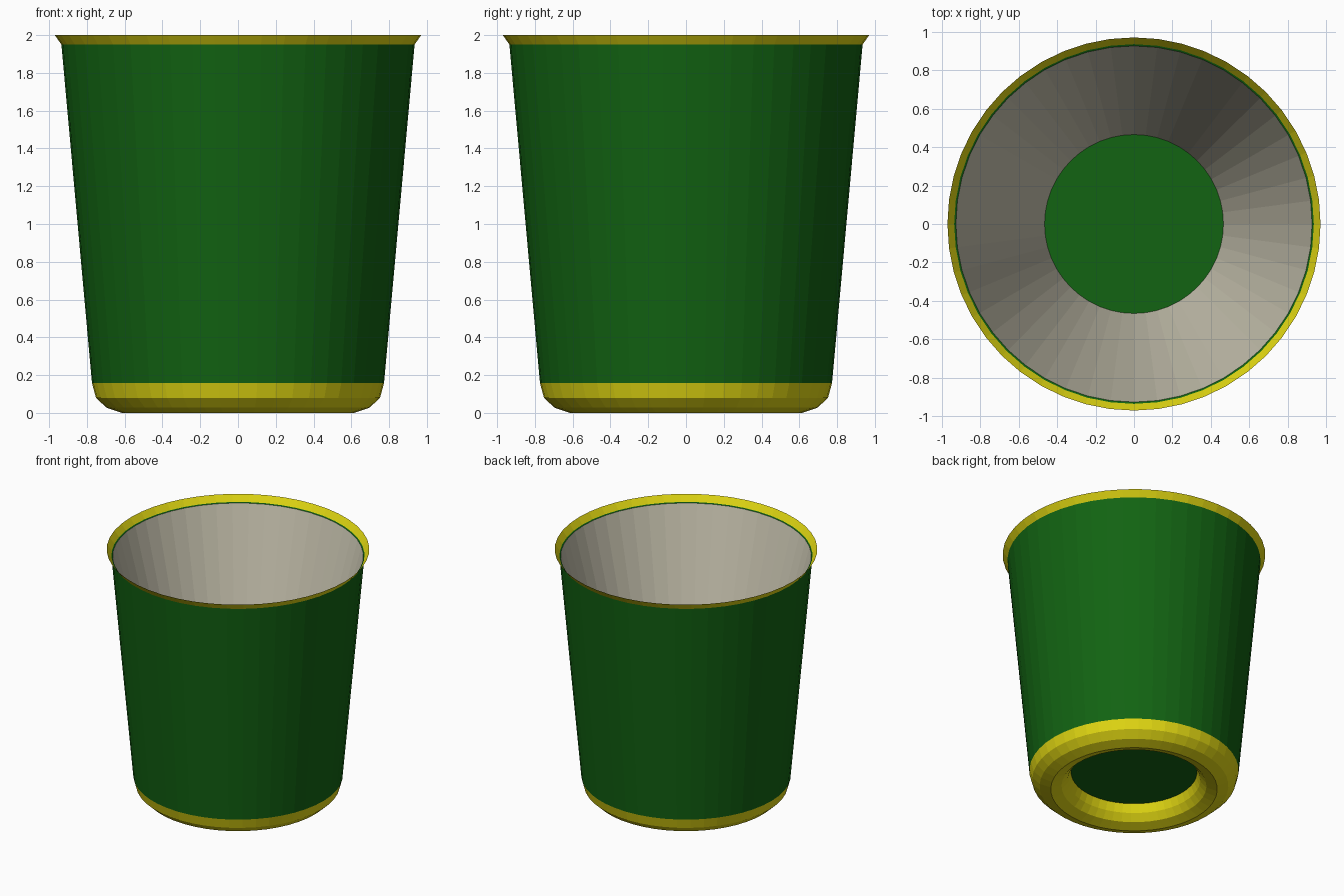
import bpy
import math

if "Cube" in bpy.data.objects:
    bpy.data.objects.remove(bpy.data.objects["Cube"])

SIDES = 48


def colour(name, rgb):
    mat = bpy.data.materials.new(name)
    mat.diffuse_color = (*rgb, 1.0)
    mat.use_nodes = True
    mat.node_tree.nodes["Principled BSDF"].inputs["Base Color"].default_value = mat.diffuse_color
    return mat


green = colour("green", (0.006, 0.125, 0.006))
yellow = colour("yellow", (0.74, 0.67, 0.006))
cream = colour("cream", (0.60, 0.57, 0.45))


def lathe(name, profile, mat, cap=False):
    """Spin a list of (radius, height) points around z; flat facets."""
    verts, faces = [], []
    for r, z in profile:
        for i in range(SIDES):
            a = 2 * math.pi * i / SIDES
            verts.append((r * math.cos(a), r * math.sin(a), z))
    for k in range(len(profile) - 1):
        for i in range(SIDES):
            j = (i + 1) % SIDES
            faces.append((k * SIDES + i, k * SIDES + j,
                          (k + 1) * SIDES + j, (k + 1) * SIDES + i))
    if cap:
        faces.append(tuple(range(SIDES)))
    mesh = bpy.data.meshes.new(name)
    mesh.from_pydata(verts, [], faces)
    mesh.materials.append(mat)
    obj = bpy.data.objects.new(name, mesh)
    bpy.context.collection.objects.link(obj)
    return obj


# Tapered outer wall with a thin lip turning inward at the top
lathe("outer_wall", [(0.773, 0.157), (0.935, 1.95), (0.926, 1.945)], green)

# Flared rim
lathe("rim", [(0.935, 1.95), (0.97, 2.0)], yellow)

# Rounded foot ring, hollow underneath
lathe("foot_ring", [(0.465, 0.145), (0.49, 0.08), (0.535, 0.028), (0.615, 0.0),
                    (0.697, 0.028), (0.752, 0.08), (0.773, 0.157)], yellow)

# Conical lining inside the cup
lathe("inner_lining", [(0.926, 1.945), (0.465, 0.145)], cream).data.flip_normals()

# Floor disc, seen from inside and below
lathe("floor", [(0.465, 0.145)], green, cap=True)
